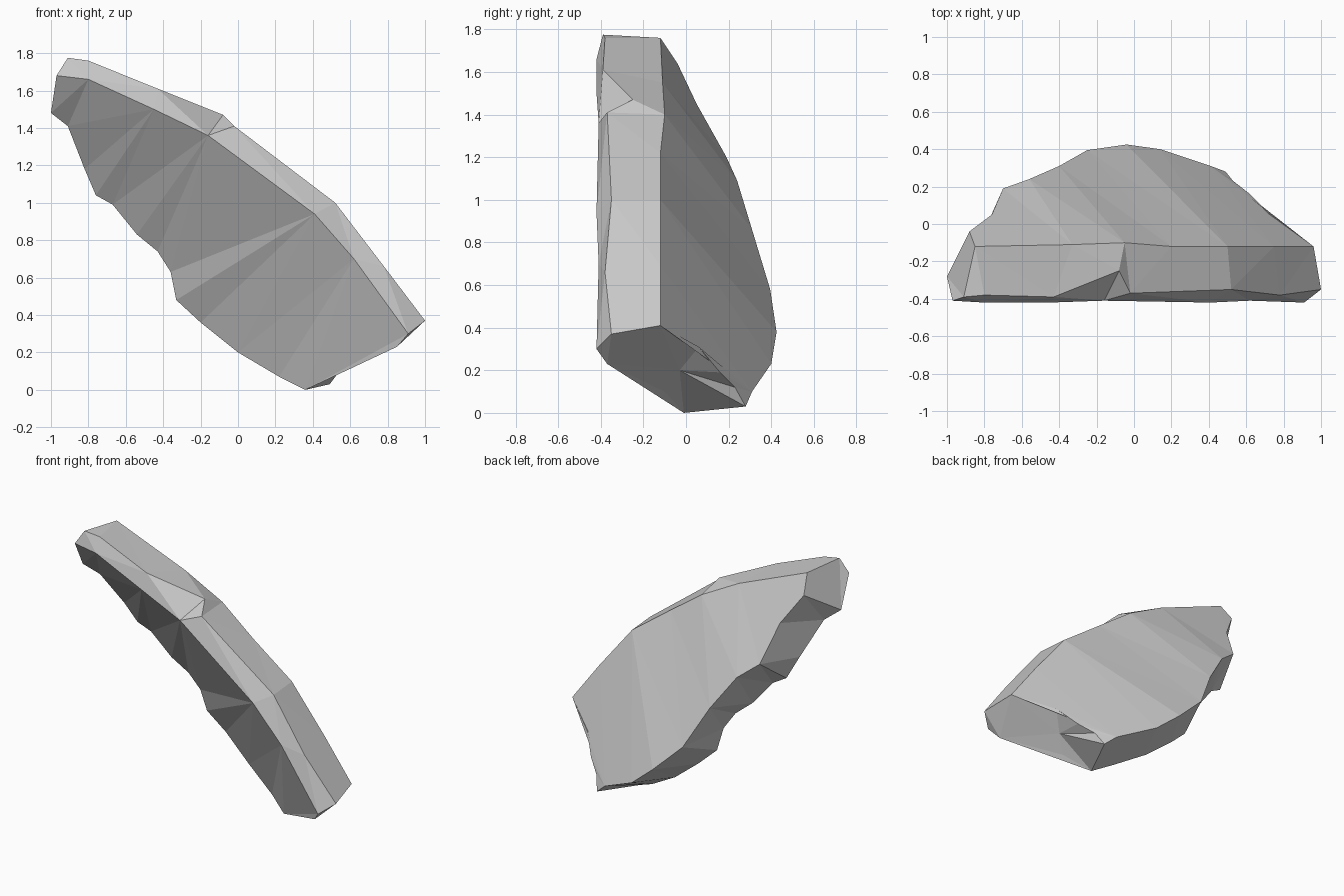
import bpy, bmesh
from mathutils import Vector

if "Cube" in bpy.data.objects:
    bpy.data.objects.remove(bpy.data.objects["Cube"])

# Edge lines of the shard, each running from the high left tip to the low right tip
front_ridge = [(-.97, -.41, 1.68), (-.8, -.42, 1.66), (-.45, -.42, 1.5), (-.16, -.41, 1.36),
               (.41, -.42, .94), (.62, -.41, .7), (.91, -.42, .3)]
bevel_ridge = [(-.91, -.39, 1.775), (-.8, -.38, 1.76), (-.43, -.39, 1.61), (-.08, -.25, 1.47),
               (-.02, -.37, 1.41), (.52, -.35, 1.0), (.78, -.38, .66), (1, -.35, .37)]
back_ridge = [(-.85, -.12, 1.76), (-.33, -.11, 1.55), (-.05, -.1, 1.4), (.2, -.12, 1.22),
              (.5, -.12, 1.0), (.75, -.12, .69), (.96, -.12, .41)]
back_rim = [(-.88, -.04, 1.64), (-.76, .05, 1.45), (-.7, .19, 1.2), (-.56, .24, 1.09),
            (-.4, .31, .86), (-.25, .395, .58), (-.04, .425, .38), (.14, .4, .23),
            (.41, .31, .1), (.49, .28, .03)]
front_rim = [(-1, -.28, 1.48), (-.91, -.22, 1.41), (-.82, -.08, 1.18), (-.76, -.02, 1.04),
             (-.67, .0, .99), (-.54, .04, .83), (-.43, .07, .74), (-.36, .1, .63),
             (-.33, .13, .48), (-.2, .15, .36), (0, .12, .2), (.22, .06, .07), (.36, -.01, 0)]

# Broken lower end: continuations of the two big faces and the inner chip corner
front_end = [(.85, -.37, .23), (.53, -.1, .1)]
back_end = [(.72, .06, .31), (.62, .16, .19), (.53, .23, .12)]
chip = (.62, -.03, .2)

bm = bmesh.new()
cache = {}


def vert(p):
    if p not in cache:
        cache[p] = bm.verts.new(p)
    return cache[p]


def face(*pts):
    bm.faces.new([vert(p) for p in pts])


def stitch(a, b):
    """Join two lines with triangles, taking the shorter diagonal each time."""
    i = j = 0
    while i < len(a) - 1 or j < len(b) - 1:
        go_a = j == len(b) - 1 or (i < len(a) - 1 and
               (Vector(a[i + 1]) - Vector(b[j])).length < (Vector(a[i]) - Vector(b[j + 1])).length)
        if go_a:
            face(a[i], b[j], a[i + 1])
            i += 1
        else:
            face(a[i], b[j], b[j + 1])
            j += 1


# Bevel, top strip, two broad faces and the jagged underside
stitch(front_ridge, bevel_ridge)
stitch(bevel_ridge, back_ridge)
stitch(back_ridge + back_end, back_rim)
stitch(back_rim, front_rim)
stitch(front_rim, front_ridge + front_end)

# Upper left end
face(front_ridge[0], bevel_ridge[0], back_ridge[0], back_rim[0], front_rim[0])

# Lower right end with its chipped corner
face(front_ridge[-1], bevel_ridge[-1], back_ridge[-1], back_end[0], chip,
     front_end[1], front_end[0])
fan = back_end + [back_rim[-1], front_rim[-1], front_end[1]]
for p, q in zip(fan, fan[1:]):
    face(chip, p, q)

bmesh.ops.triangulate(bm, faces=[f for f in bm.faces if len(f.verts) > 3])
bmesh.ops.recalc_face_normals(bm, faces=bm.faces)
mesh = bpy.data.meshes.new("rock_shard")
bm.to_mesh(mesh)
bm.free()
bpy.context.collection.objects.link(bpy.data.objects.new("rock_shard", mesh))
